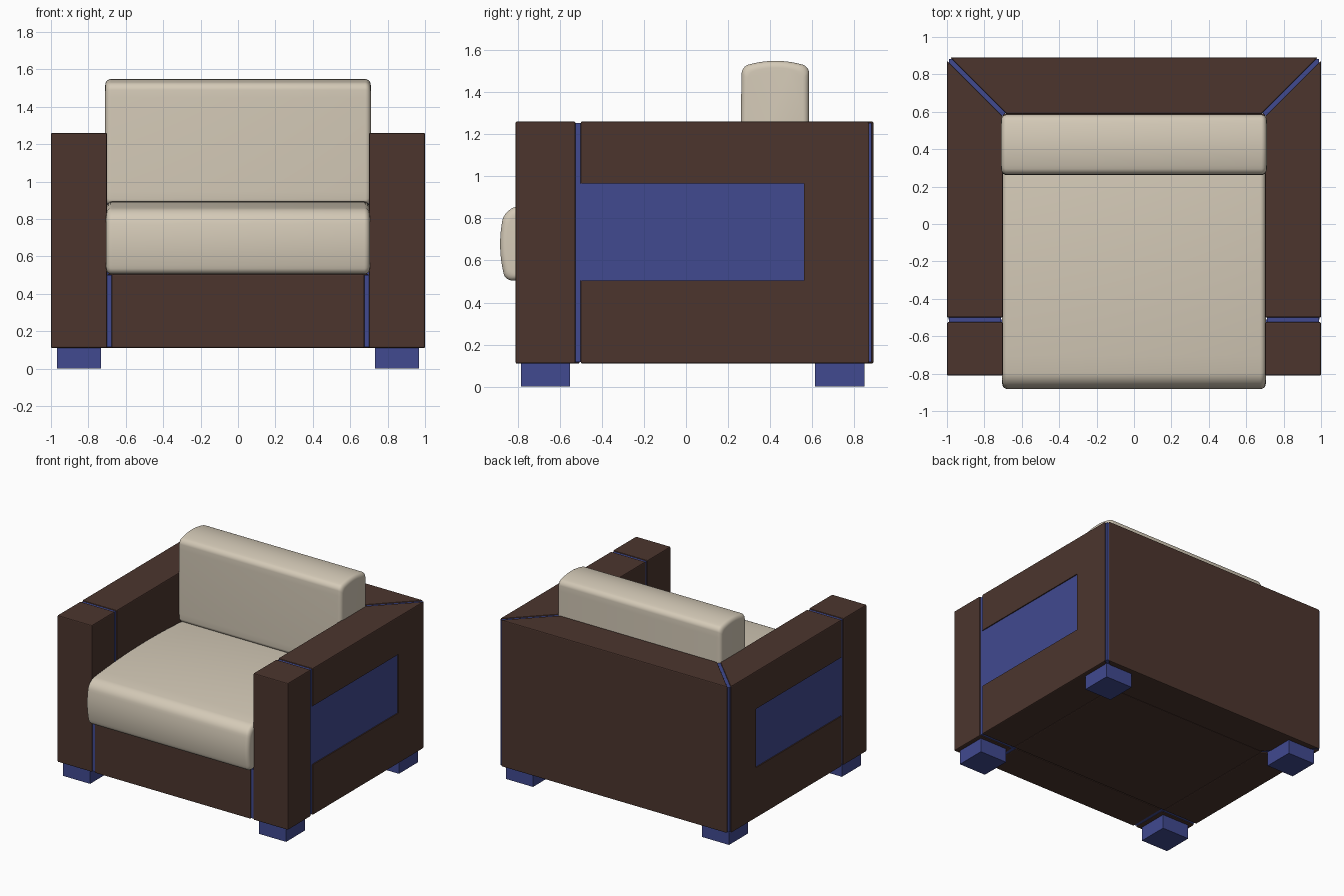
import bpy, bmesh, math

if "Cube" in bpy.data.objects:
    bpy.data.objects.remove(bpy.data.objects["Cube"])


def material(name, rgb):
    m = bpy.data.materials.new(name)
    m.diffuse_color = (*rgb, 1)
    m.use_nodes = True
    m.node_tree.nodes["Principled BSDF"].inputs["Base Color"].default_value = m.diffuse_color
    return m


BROWN = material("dark brown leather", (0.072, 0.036, 0.027))
BLUE = material("blue trim", (0.052, 0.068, 0.28))
CREAM = material("cream fabric", (0.66, 0.59, 0.475))


def finish(name, bm, mat, smooth=False):
    bmesh.ops.recalc_face_normals(bm, faces=bm.faces)
    me = bpy.data.meshes.new(name)
    bm.to_mesh(me)
    bm.free()
    ob = bpy.data.objects.new(name, me)
    bpy.context.collection.objects.link(ob)
    me.materials.append(mat)
    if smooth:
        bpy.ops.object.select_all(action='DESELECT')
        ob.select_set(True)
        bpy.context.view_layer.objects.active = ob
        bpy.ops.object.shade_smooth_by_angle(angle=math.radians(40))
    return ob


def prism(name, plan, z0, z1, mat, bevel=0.0):
    """Upright prism from a plan outline, with softened edges."""
    bm = bmesh.new()
    f = bm.faces.new([bm.verts.new((x, y, z0)) for x, y in plan])
    up = bmesh.ops.extrude_face_region(bm, geom=[f])["geom"]
    for v in up:
        if isinstance(v, bmesh.types.BMVert):
            v.co.z = z1
    if bevel:
        bmesh.ops.bevel(bm, geom=bm.edges[:], offset=bevel, segments=2,
                        profile=0.5, affect='EDGES')
    return finish(name, bm, mat)


def box(name, x0, x1, y0, y1, z0, z1, mat, bevel=0.0):
    return prism(name, [(x0, y0), (x1, y0), (x1, y1), (x0, y1)], z0, z1, mat, bevel)


def cushion(name, hx, y0, y1, z0, z1, radius, crown, front_bulge):
    """Rounded side profile with a crowned top, lofted along x with soft ends."""
    cy, cz, hy, hz = (y0 + y1) / 2, (z0 + z1) / 2, (y1 - y0) / 2, (z1 - z0) / 2
    outline = []
    for k, (sy, sz) in enumerate([(1, 1), (-1, 1), (-1, -1), (1, -1)]):
        r = radius if sz > 0 else 0.03
        for i in range(7):
            a = math.pi / 2 * (k + i / 6)
            outline.append((sy * (hy - r) + r * math.cos(a), sz * (hz - r) + r * math.sin(a)))
    profile = []
    for i, (y, z) in enumerate(outline):
        ny, nz = outline[(i + 1) % len(outline)]
        n = 14 if i % 7 == 6 else 1
        for j in range(n):
            a, b = y + (ny - y) * j / n, z + (nz - z) * j / n
            top = crown * (1 - (a / hy) ** 2) if b > 0 else 0
            out = front_bulge * (1 - (b / hz) ** 2) if a < 0 else 0
            profile.append((a - out, b + top))
    # stations: quarter-round ends, long straight middle
    e = 0.03
    ends = [(hx - e * (1 - math.cos(t)), e * (1 - math.sin(t)))
            for t in [math.pi / 2 * i / 5 for i in range(6)]]
    stations = [(-x, d) for x, d in ends] + [(x, d) for x, d in reversed(ends)]
    bm = bmesh.new()
    rings = [[bm.verts.new((x, cy + a * (1 - d / hy), cz + b * (1 - d / hz)))
              for a, b in profile] for x, d in stations]
    n = len(profile)
    for r, s in zip(rings, rings[1:]):
        for i in range(n):
            bm.faces.new((r[i], r[(i + 1) % n], s[(i + 1) % n], s[i]))
    bm.faces.new(rings[0])
    bm.faces.new(rings[-1])
    return finish(name, bm, CREAM, True)


Z0, Z1 = 0.11, 1.26
B = 0.007

for side, s in (("left", -1), ("right", 1)):
    def pts(*plan):
        return [(s * x, y) for x, y in plan]

    def sbox(name, x0, x1, *rest):
        a, b = sorted((s * x0, s * x1))
        return box(side + name, a, b, *rest)

    # front arm block and mitred side arm
    sbox("_arm_front", 0.70, 1.0, -0.81, -0.525, Z0, Z1, BROWN, B)
    arm = prism(side + "_arm_side", pts((0.70, -0.50), (1, -0.50), (1, 0.873), (0.70, 0.573)),
                Z0, Z1, BROWN, B)
    # shallow recess with the blue side panel in it
    cutter = sbox("_recess_cutter", 0.985, 1.05, -0.6, 0.56, 0.505, 0.965, BLUE)
    cutter.hide_render = True
    cutter.hide_viewport = True
    mod = arm.modifiers.new("recess", 'BOOLEAN')
    mod.operation, mod.object, mod.solver = 'DIFFERENCE', cutter, 'EXACT'
    sbox("_side_panel", 0.975, 0.992, -0.51, 0.56, 0.505, 0.965, BLUE)
    # blue strips inside the grooves
    sbox("_arm_strip", 0.71, 0.99, -0.53, -0.495, Z0 + 0.008, Z1 - 0.008, BLUE)
    sbox("_front_strip", 0.66, 0.71, -0.80, -0.51, Z0 + 0.005, 0.50, BLUE)
    prism(side + "_corner_strip",
          pts((0.71, 0.57), (0.99, 0.85), (0.99, 0.882), (0.96, 0.882), (0.68, 0.602)),
          Z0 + 0.008, Z1 - 0.008, BLUE)
    # feet
    sbox("_front_foot", 0.733, 0.967, -0.785, -0.55, 0, Z0 + 0.003, BLUE)
    sbox("_back_foot", 0.733, 0.967, 0.612, 0.848, 0, Z0 + 0.003, BLUE)

# back, mitred at both corners
prism("back_panel", [(-0.683, 0.59), (0.683, 0.59), (0.983, 0.89), (-0.983, 0.89)],
      Z0, Z1, BROWN, B)
# front rail and seat base
box("front_panel", -0.675, 0.675, -0.81, -0.505, Z0, 0.505, BROWN, B)
box("seat_base", -0.70, 0.70, -0.50, 0.59, Z0, 0.505, BROWN, B)

# cushions
cushion("seat_cushion", 0.705, -0.858, 0.585, 0.505, 0.85, 0.06, 0.045, 0.025)
cushion("back_cushion", 0.71, 0.265, 0.585, 0.875, 1.52, 0.03, 0.028, 0.004)
